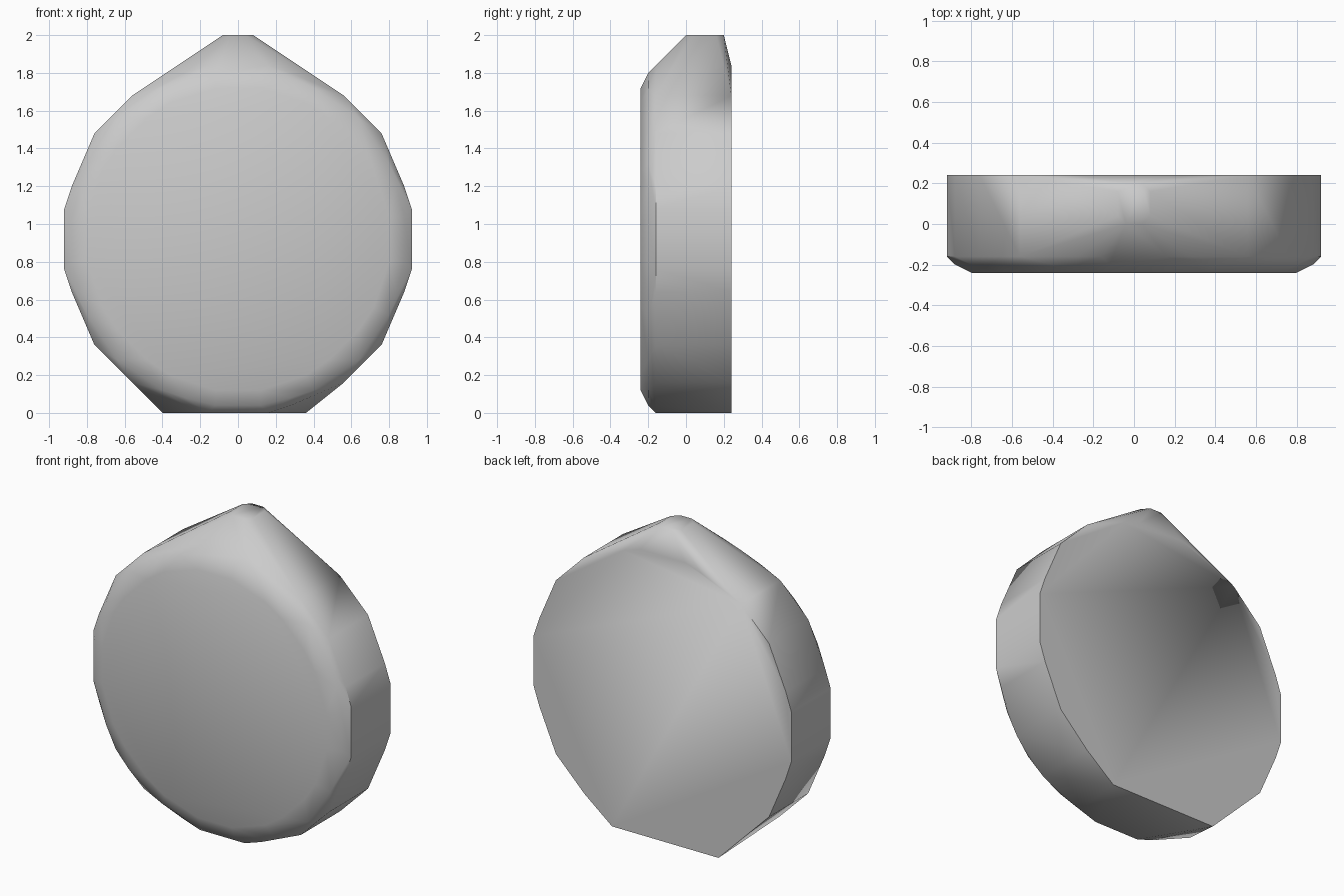
import bpy, bmesh, math

cube = bpy.data.objects.get("Cube")
if cube:
    bpy.data.objects.remove(cube, do_unlink=True)

CENTRE = 0.92
STEP = 0.04


def snap(v):
    return round(v / STEP) * STEP


def ring(radius, y, count=40):
    """Upright circle of points, settled on a coarse grid."""
    return [(snap(radius * math.sin(math.tau * i / count)), y,
             snap(CENTRE + radius * math.cos(math.tau * i / count)))
            for i in range(count)]


# Round body with a bevelled front rim
points = ring(0.80, -0.24) + ring(0.88, -0.20) + ring(0.92, -0.16) + ring(0.92, 0.24)

# Flat foot at the back edge
points += [(-0.40, 0.24, 0), (0.36, 0.24, 0)]

# Small eight-sided tip
for side in (-1, 1):
    points += [(side * 0.04, 0, 2), (side * 0.08, 0.04, 2),
               (side * 0.08, 0.16, 2), (side * 0.04, 0.20, 2)]

# Wrap the points in one convex skin
bm = bmesh.new()
for p in points:
    bm.verts.new(p)
bmesh.ops.remove_doubles(bm, verts=bm.verts, dist=0.001)
hull = bmesh.ops.convex_hull(bm, input=bm.verts)
bmesh.ops.delete(bm, geom=[v for v in bm.verts if not v.link_faces], context='VERTS')
bmesh.ops.dissolve_limit(bm, angle_limit=math.radians(0.5), verts=bm.verts, edges=bm.edges)
bmesh.ops.recalc_face_normals(bm, faces=bm.faces)
mesh = bpy.data.meshes.new("pointed_disc")
bm.to_mesh(mesh)
bm.free()
disc = bpy.data.objects.new("pointed_disc", mesh)
bpy.context.collection.objects.link(disc)

# Plain grey surface
grey = bpy.data.materials.new("grey")
grey.use_nodes = True
colour = (0.6, 0.6, 0.6, 1)
grey.diffuse_color = colour
grey.node_tree.nodes["Principled BSDF"].inputs["Base Color"].default_value = colour
mesh.materials.append(grey)

# Smooth rim with crisp outer edges
bpy.ops.object.select_all(action='DESELECT')
disc.select_set(True)
bpy.context.view_layer.objects.active = disc
bpy.ops.object.shade_smooth_by_angle(angle=math.radians(40))
